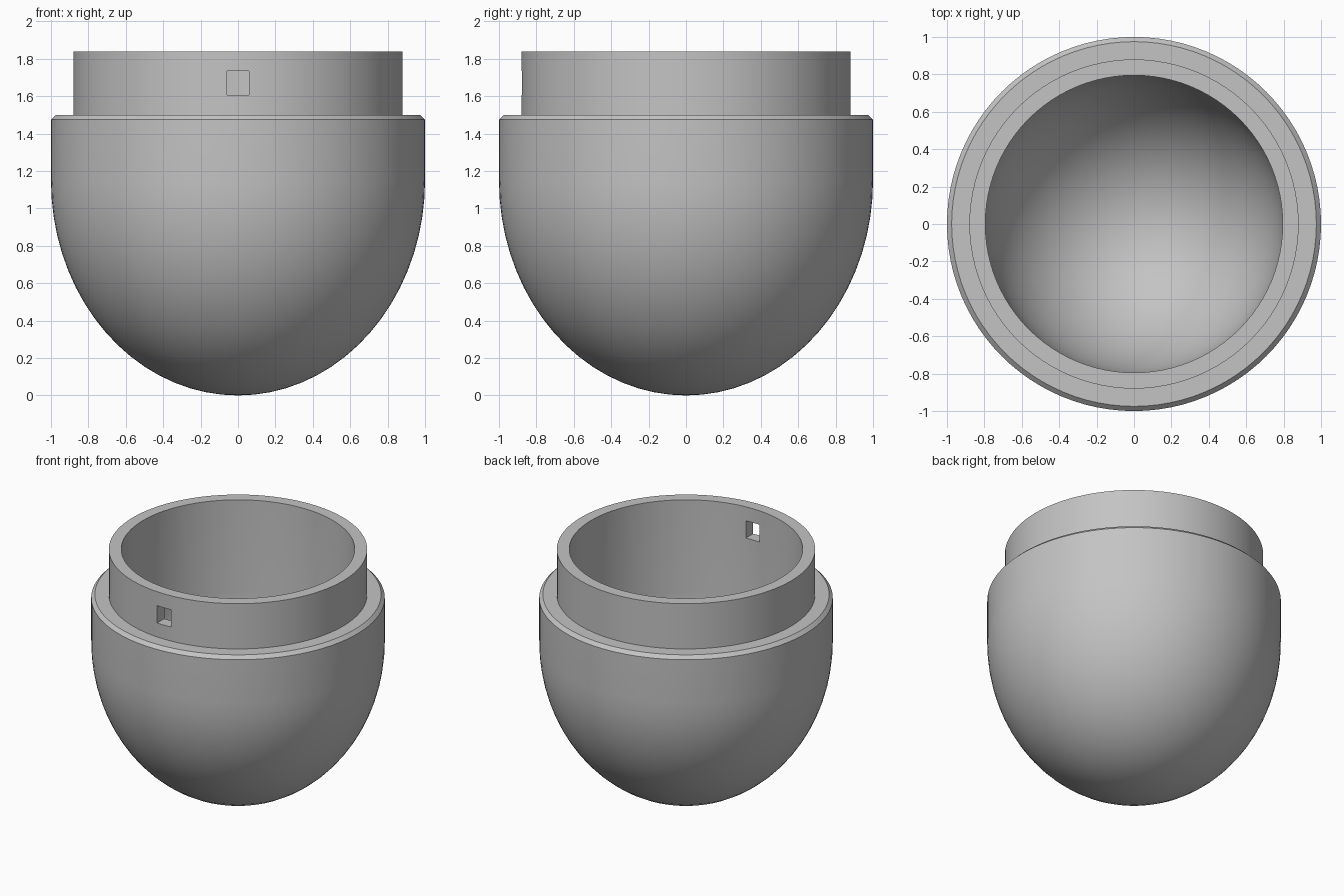
import bpy
import bmesh
import math

if "Cube" in bpy.data.objects:
    bpy.data.objects.remove(bpy.data.objects["Cube"], do_unlink=True)

SEGMENTS = 96
SPRING_Z = 1.15      # height where the dome meets the straight wall
SHELF_Z = 1.5
TOP_Z = 1.84
INNER_R = 0.795
COLLAR_R = 0.88

grey = bpy.data.materials.new("plain grey")
grey.use_nodes = True
colour = (0.55, 0.55, 0.55, 1)
grey.diffuse_color = colour
grey.node_tree.nodes["Principled BSDF"].inputs["Base Color"].default_value = colour


def dome(radius, depth, steps=18):
    """Quarter ellipse from the bottom pole up to the wall."""
    angles = [math.pi / 2 * i / steps for i in range(steps + 1)]
    return [(radius * math.sin(a), SPRING_Z - depth * math.cos(a)) for a in angles]


def lathe(name, profile):
    bm = bmesh.new()
    verts = [bm.verts.new((r, 0, z)) for r, z in profile]
    edges = [bm.edges.new(pair) for pair in zip(verts, verts[1:])]
    bmesh.ops.spin(bm, geom=verts + edges, cent=(0, 0, 0), axis=(0, 0, 1),
                   angle=math.tau, steps=SEGMENTS, use_duplicate=False)
    bmesh.ops.remove_doubles(bm, verts=bm.verts, dist=0.0005)
    bmesh.ops.recalc_face_normals(bm, faces=bm.faces)
    mesh = bpy.data.meshes.new(name)
    bm.to_mesh(mesh)
    bm.free()
    mesh.materials.append(grey)
    obj = bpy.data.objects.new(name, mesh)
    bpy.context.collection.objects.link(obj)
    return obj


# Thick cup: outer dome, chamfered shelf, collar, then the rounded cavity
outer = dome(1, SPRING_Z)
rim = [(1, 1.475), (0.975, SHELF_Z), (COLLAR_R, SHELF_Z),
       (COLLAR_R, TOP_Z), (INNER_R, TOP_Z)]
cavity = dome(INNER_R, 0.94)[::-1]
cup = lathe("cup_body", outer + rim + cavity)

# Square hole through the front of the collar
bpy.ops.mesh.primitive_cube_add(size=1, location=(0, -COLLAR_R, 1.67))
cutter = bpy.context.object
cutter.name = "hole_cutter"
cutter.scale = (0.115, 0.4, 0.13)
cutter.hide_render = True
cutter.data.materials.append(grey)

bpy.ops.object.select_all(action="DESELECT")
bpy.context.view_layer.objects.active = cup
cup.select_set(True)
cut = cup.modifiers.new("collar hole", "BOOLEAN")
cut.operation = "DIFFERENCE"
cut.solver = "EXACT"
cut.object = cutter
bpy.ops.object.modifier_apply(modifier=cut.name)
bpy.data.objects.remove(cutter, do_unlink=True)

# Smooth curved walls with crisp rims
bpy.ops.object.shade_smooth_by_angle(angle=math.radians(30))
